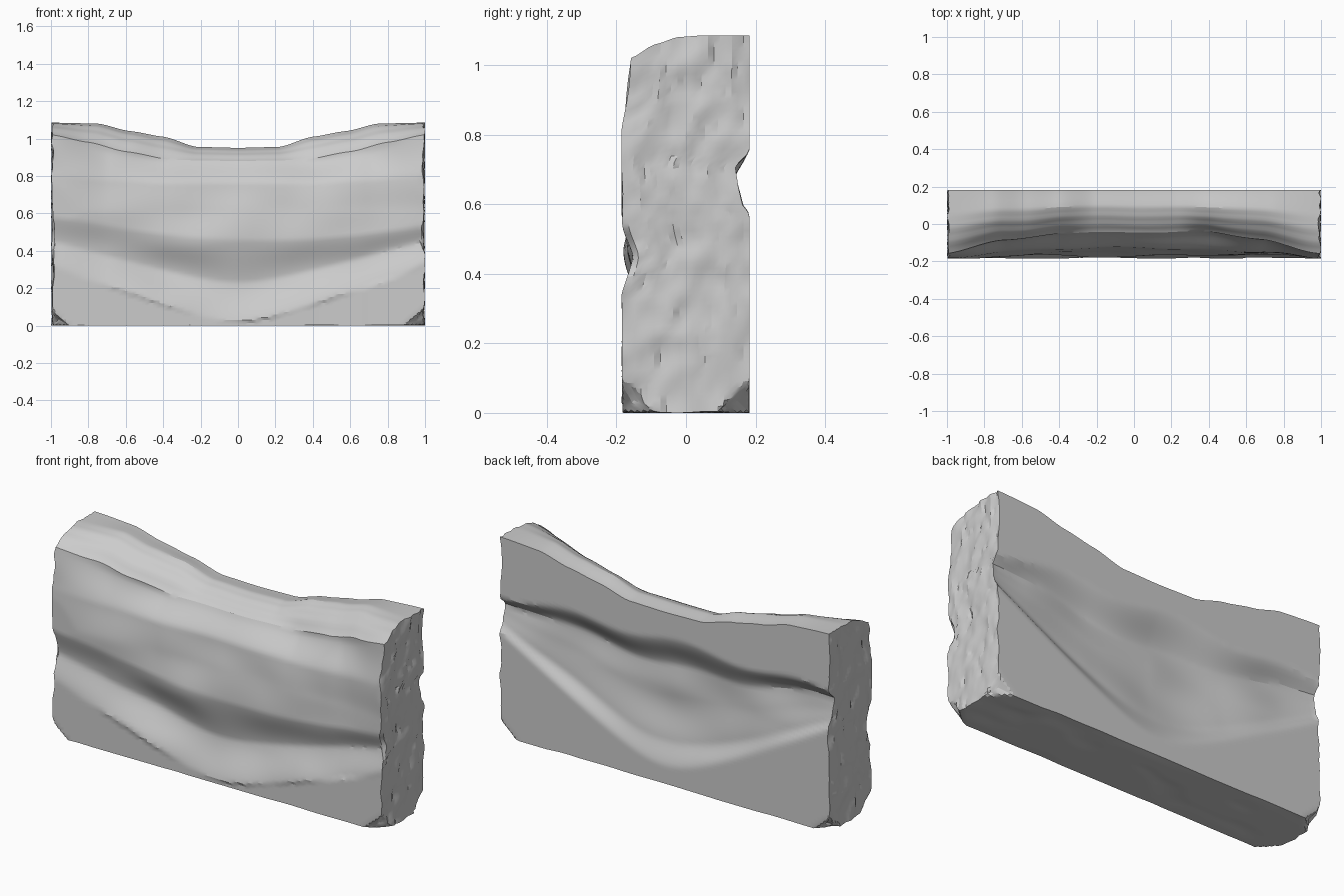
import bpy, bmesh
from math import sqrt, cos
from mathutils import Vector, noise

if "Cube" in bpy.data.objects:
    bpy.data.objects.remove(bpy.data.objects["Cube"])

NX, NY, NZ = 100, 20, 60


def curve(t, pts):
    """Smooth interpolation through (position, value) pairs."""
    if t <= pts[0][0]:
        return pts[0][1]
    for (a, p), (b, q) in zip(pts, pts[1:]):
        if t <= b:
            k = (t - a) / (b - a)
            k = 0.5 * k + 0.5 * k * k * (3 - 2 * k)
            return p + (q - p) * k
    return pts[-1][1]


def rough(x, y, z, seed=0.0):
    return noise.noise(Vector((x + seed, y + seed * 2, z - seed)))


def swag(a):
    """Rounded V: 0 in the middle, 1 at the ends."""
    return (sqrt(a * a + .05) - sqrt(.05)) / (sqrt(1.05) - sqrt(.05))


# Sagging top: back edge, front edge, and how central a column is
BACK_TOP = [(0, .95), (.22, .955), (.4, 1.01), (.58, 1.04), (.75, 1.08), (1, 1.085)]
FRONT_TOP = [(0, .88), (.35, .885), (.6, .93), (.8, .98), (1, 1.02)]
CENTRAL = [(.4, 1), (.7, .65), (1, 0)]


def top_z(x, v):
    a = abs(x)
    lo, hi = curve(a, FRONT_TOP), curve(a, BACK_TOP)
    c = curve(a, CENTRAL)
    k = curve(v, [(0, 0), (.2, .6 - .1 * c), (.4, .93 - .1 * c), (.6, 1), (1, 1 - .15 * c)])
    return lo + (hi - lo) * k


# Front: flat lower corners, a swag-shaped hollow, and an overhanging ledge above
def front_y(x, z):
    a = abs(x)
    c = curve(a, CENTRAL)
    lip = .02 + .3 * swag(a)
    groove = .23 + .22 * swag(a)
    ridge = .46 - .03 * x + .11 * a ** 2
    mix = lambda end, mid: end + (mid - end) * c
    y = curve(z, [(lip, mix(-.184, -.178)), (groove, mix(-.15, -.115)),
                  (ridge, mix(-.182, -.17)), (mix(.8, .76), mix(-.184, -.13)),
                  (mix(1.02, .885), mix(-.158, -.045))])
    if z > lip:
        y += .018 * rough(x * 3, 0, z * 5, 3.1)
    return max(-.185, y)


# Back: flat plane with a wide scooped hollow under a wavy lip
def back_y(x, z):
    a = abs(x)
    upper = .79 - .02 * a + .02 * cos(9 * x + 1)
    lower = .1 + .47 * swag(a)
    depth = .04 + .035 * (1 - a ** 2) + .03 * rough(x * 2.5, 4, z * 4)
    if not lower < z < upper:
        return .183
    k = (z - lower) / (upper - lower)
    return .183 - depth * curve(k, [(0, 0), (.17, .55), (.5, .85), (.75, 1), (1, 0)])


def warp(i, j, k):
    u, v, w = 2 * i / NX - 1, j / NY, k / NZ
    z = top_z(u, v) * w
    f, b = front_y(u, z), back_y(u, z)
    y = f + (b - f) * v
    x = u
    # Broken end faces with upright grain
    if i in (0, NX):
        chip = (.014 * abs(rough(u * 5, y * 45, z * 9))
                + .018 * abs(rough(u * 5, y * 8, z * 5, 2.0)))
        if j == 0:
            chip += curve(abs(z - .48), [(0, .03), (.1, 0)])
        x = u * (1 - chip)
    # Slightly uneven underside
    if k == 0:
        z = max(0, .012 * rough(u * 4, y * 9, 0, 7.7))
    # Bottom corners knocked off
    d = (1 - abs(u)) + (.183 - abs(y)) + z
    cut = max(0, .1 + .03 * rough(u * 3, y * 20, z * 9) - d) / 3
    if cut:
        x -= cut * (1 if u > 0 else -1)
        y -= cut * (1 if y > 0 else -1)
        z += cut
    return Vector((x, y, z))


bm = bmesh.new()
cache = {}


def vert(i, j, k):
    if (i, j, k) not in cache:
        cache[i, j, k] = bm.verts.new(warp(i, j, k))
    return cache[i, j, k]


def panel(n, m, place):
    for a in range(n):
        for b in range(m):
            bm.faces.new([vert(*place(a + p, b + q)) for p, q in ((0, 0), (1, 0), (1, 1), (0, 1))])


# Six sides of the stone block
for j in (0, NY):
    panel(NX, NZ, lambda a, b: (a, j, b))
for k in (0, NZ):
    panel(NX, NY, lambda a, b: (a, b, k))
for i in (0, NX):
    panel(NY, NZ, lambda a, b: (i, a, b))
bmesh.ops.recalc_face_normals(bm, faces=bm.faces)

mesh = bpy.data.meshes.new("stone_wall")
bm.to_mesh(mesh)
bm.free()
wall = bpy.data.objects.new("stone_wall", mesh)
bpy.context.collection.objects.link(wall)
bpy.context.view_layer.objects.active = wall
wall.select_set(True)
bpy.ops.object.shade_smooth_by_angle(angle=0.4)
